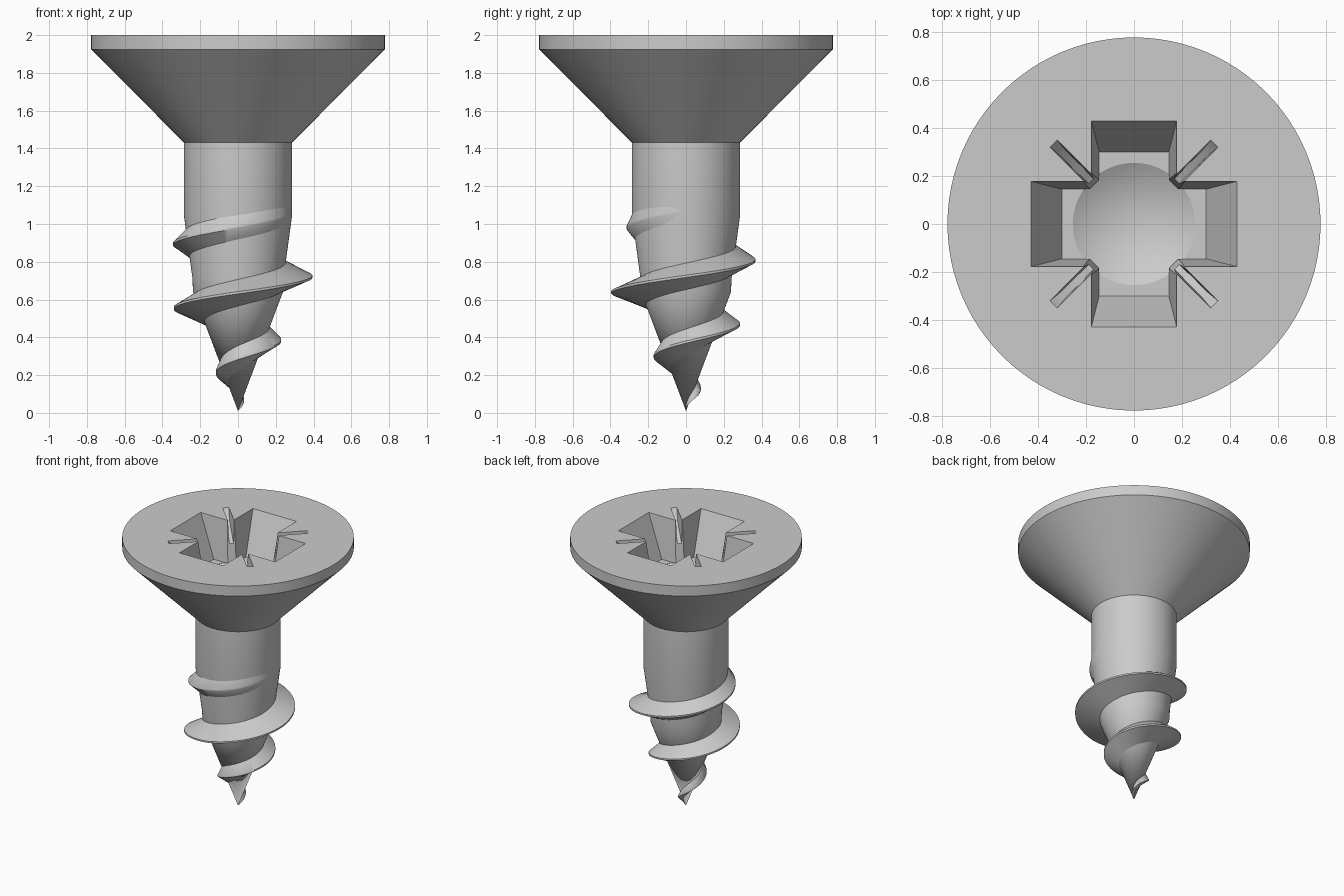
import bpy, bmesh
from math import pi, cos, sin, radians
from mathutils import Matrix

if "Cube" in bpy.data.objects:
    bpy.data.objects.remove(bpy.data.objects["Cube"])

SEG = 96
CORE = [(0.0, 0.01), (0.238, 0.64), (0.242, 0.72), (0.287, 1.05), (0.287, 1.432)]
HEAD = [(0.778, 1.925), (0.778, 2.0), (0.0, 2.0)]
# thread crest as (height, radius)
CREST = [(0.02, 0.006), (0.1, 0.068), (0.21, 0.118), (0.295, 0.172), (0.375, 0.226), (0.465, 0.285),
         (0.555, 0.342), (0.64, 0.397), (0.72, 0.394), (0.81, 0.367), (0.91, 0.34),
         (0.99, 0.312), (1.075, 0.284)]


def lerp_table(table, v):
    if v <= table[0][0]:
        return table[0][1]
    for (a, ra), (b, rb) in zip(table, table[1:]):
        if v <= b:
            return ra + (rb - ra) * (v - a) / (b - a)
    return table[-1][1]


def finish(name, bm):
    bmesh.ops.recalc_face_normals(bm, faces=bm.faces)
    me = bpy.data.meshes.new(name)
    bm.to_mesh(me)
    bm.free()
    ob = bpy.data.objects.new(name, me)
    bpy.context.collection.objects.link(ob)
    return ob


def lathe(name, profile):
    bm = bmesh.new()
    vs = [bm.verts.new((r, 0, z)) for r, z in profile]
    es = [bm.edges.new(p) for p in zip(vs, vs[1:])]
    bmesh.ops.spin(bm, geom=vs + es, cent=(0, 0, 0), axis=(0, 0, 1), angle=2 * pi, steps=SEG)
    bmesh.ops.remove_doubles(bm, verts=bm.verts, dist=1e-5)
    return finish(name, bm)


def loft(name, rings):
    """Closed solid through rings of equal point count."""
    bm = bmesh.new()
    rs = [[bm.verts.new(p) for p in ring] for ring in rings]
    for a, b in zip(rs, rs[1:]):
        n = len(a)
        for i in range(n):
            j = (i + 1) % n
            bm.faces.new((a[i], a[j], b[j], b[i]))
    bm.faces.new(rs[0][::-1])
    bm.faces.new(rs[-1])
    return finish(name, bm)


def smooth(ob, angle=30):
    bpy.ops.object.select_all(action='DESELECT')
    ob.select_set(True)
    bpy.context.view_layer.objects.active = ob
    bpy.ops.object.shade_smooth_by_angle(angle=radians(angle))


# shank and countersunk head
body = lathe("screw_body", CORE + HEAD)

# cross-shaped tapered recess
DEPTH = 0.3


def cross_ring(depth):
    t = depth / DEPTH
    reach, half, inner = 0.43 - 0.13 * t, 0.178 - 0.033 * t, 0.212 - 0.027 * t
    arm = [(inner, -half), (reach, -half), (reach, half), (inner, half)]
    return [(x * cos(q) - y * sin(q), x * sin(q) + y * cos(q), 2 - depth)
            for q in (k * pi / 2 for k in range(4)) for x, y in arm]


cutters = [loft("cross_cutter", [cross_ring(DEPTH), cross_ring(-0.05)])]

# conical pit at the bottom of the recess
cutters.append(lathe("pit_cutter", [(0, 1.55), (0.255, 1.698), (0.255, 1.703), (0, 1.703)]))

# four thin diagonal notches
for k in range(4):
    bottom = [(0.15, -0.013, 1.78), (0.42, -0.016, 1.93), (0.42, 0.016, 1.93), (0.15, 0.013, 1.78)]
    top = [(0.15, -0.022, 2.02), (0.49, -0.022, 2.02), (0.49, 0.022, 2.02), (0.15, 0.022, 2.02)]
    notch = loft("notch_cutter", [bottom, top])
    notch.data.transform(Matrix.Rotation(pi / 4 + k * pi / 2, 4, 'Z'))
    cutters.append(notch)

for c in cutters:
    mod = body.modifiers.new("recess", 'BOOLEAN')
    mod.operation, mod.solver, mod.object = 'DIFFERENCE', 'EXACT', c
    bpy.context.view_layer.objects.active = body
    bpy.ops.object.modifier_apply(modifier=mod.name)
    bpy.data.objects.remove(c)
smooth(body)

# helical thread, right-handed, fading out at both ends
PITCH = 0.348
core = [(z, r) for r, z in CORE]
z0, z1 = 0.03, 1.075
steps = int((z1 - z0) / PITCH * 80)
rings = []
for i in range(steps + 1):
    z = z0 + (z1 - z0) * i / steps
    a = (z - 0.375) / PITCH * 2 * pi
    h = min(0.072, 0.015 + 0.2 * z)
    crest = lerp_table(CREST, z)
    lo = max(lerp_table(core, z - h) - 0.004, 0.001)
    hi = max(min(lerp_table(core, z + h), 0.286) - 0.004, 0.001)
    section = [(lo, z - h), (crest, z - 0.006), (crest, z + 0.006), (hi, z + h)]
    rings.append([(r * cos(a), r * sin(a), max(w, 0.012)) for r, w in section])
thread = loft("screw_thread", rings)
smooth(thread, 40)
